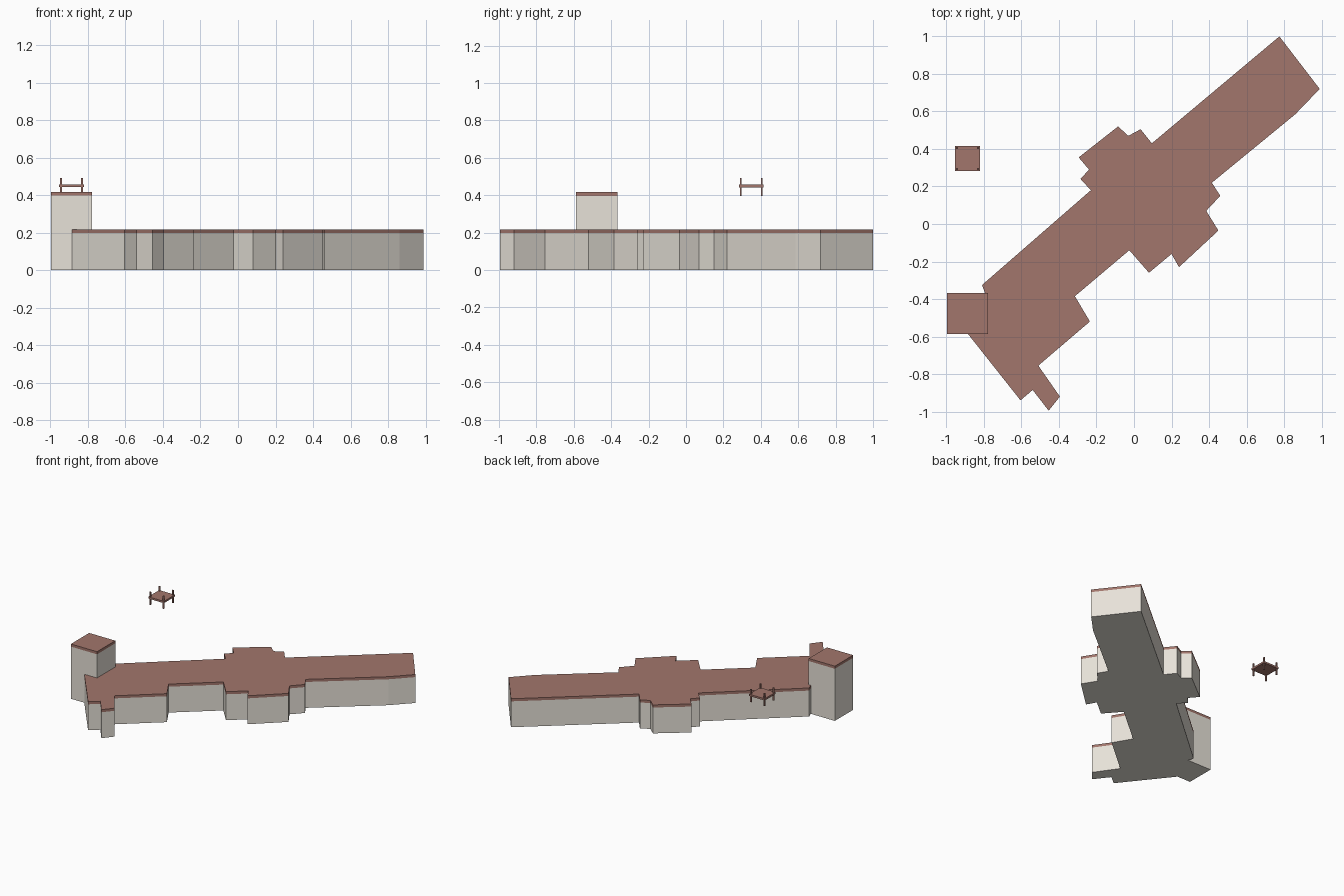
import bpy, bmesh

if "Cube" in bpy.data.objects:
    bpy.data.objects.remove(bpy.data.objects["Cube"])


def material(name, rgb):
    m = bpy.data.materials.new(name)
    m.diffuse_color = (*rgb, 1)
    m.use_nodes = True
    m.node_tree.nodes["Principled BSDF"].inputs["Base Color"].default_value = m.diffuse_color
    return m


WALL = material("plaster", (0.80, 0.76, 0.69))
ROOF = material("red_roof", (0.36, 0.18, 0.15))


def prism(name, outline, z0, z1, mat):
    """Extrude a plan outline from z0 to z1."""
    bm = bmesh.new()
    base = bm.faces.new([bm.verts.new((x, y, z0)) for x, y in outline])
    top = bmesh.ops.extrude_face_region(bm, geom=[base])["geom"]
    bmesh.ops.translate(bm, vec=(0, 0, z1 - z0),
                        verts=[v for v in top if isinstance(v, bmesh.types.BMVert)])
    bmesh.ops.recalc_face_normals(bm, faces=bm.faces)
    mesh = bpy.data.meshes.new(name)
    bm.to_mesh(mesh)
    bm.free()
    mesh.materials.append(mat)
    ob = bpy.data.objects.new(name, mesh)
    bpy.context.collection.objects.link(ob)
    return ob


def rect(cx, cy, h):
    return [(cx - h, cy - h), (cx + h, cy - h), (cx + h, cy + h), (cx - h, cy + h)]


# Main building plan: long diagonal wing with stepped bays
plan = [
    (0.775, 1.0), (0.99, 0.72), (0.86, 0.585), (0.415, 0.22),
    (0.46, 0.15), (0.385, 0.07), (0.45, -0.035), (0.24, -0.23),
    (0.20, -0.16), (0.08, -0.26), (-0.025, -0.14), (-0.315, -0.385),
    (-0.235, -0.52), (-0.51, -0.755), (-0.395, -0.92), (-0.455, -0.995),
    (-0.54, -0.885), (-0.605, -0.94), (-0.89, -0.58), (-0.79, -0.38),
    (-0.81, -0.325), (-0.23, 0.18), (-0.285, 0.24), (-0.24, 0.29),
    (-0.295, 0.355), (-0.085, 0.52), (-0.03, 0.47), (0.035, 0.505),
    (0.095, 0.43),
]
prism("main_walls", plan, 0, 0.197, WALL)
prism("main_roof", plan, 0.197, 0.217, ROOF)

# Square corner tower
tower = rect(-0.887, -0.477, 0.11)
prism("tower_walls", tower, 0, 0.397, WALL)
prism("tower_roof", tower, 0.397, 0.417, ROOF)

# Detached raised canopy: slab held between four slim posts
cx, cy = -0.888, 0.349
prism("canopy_slab", rect(cx, cy, 0.066), 0.442, 0.456, ROOF)
for sx in (-1, 1):
    for sy in (-1, 1):
        prism("canopy_post", rect(cx + sx * 0.056, cy + sy * 0.056, 0.005),
              0.395, 0.492, ROOF)
